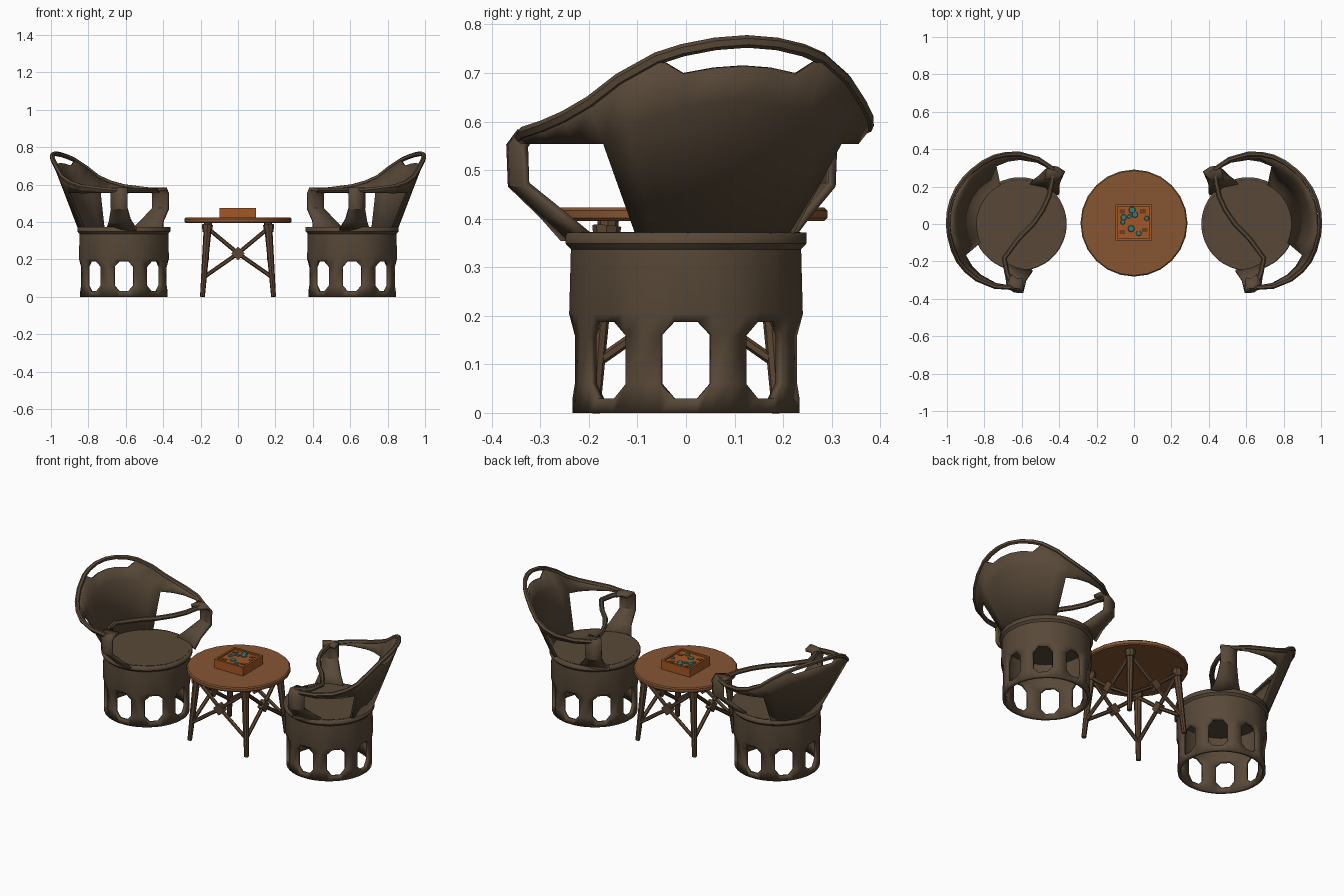
import bpy, bmesh, math
from mathutils import Vector, Matrix

cube = bpy.data.objects.get("Cube")
if cube:
    bpy.data.objects.remove(cube, do_unlink=True)


def material(name, rgb):
    m = bpy.data.materials.new(name)
    m.use_nodes = True
    col = (*rgb, 1)
    m.diffuse_color = col
    node = next(n for n in m.node_tree.nodes if n.type == 'BSDF_PRINCIPLED')
    node.inputs["Base Color"].default_value = col
    node.inputs["Roughness"].default_value = 0.8
    return m


WICKER = material("dark_wicker", (0.098, 0.066, 0.040))
LEG = material("leg_wood", (0.105, 0.060, 0.032))
TOP = material("table_wood", (0.24, 0.092, 0.034))
BOX = material("box_orange_wood", (0.36, 0.095, 0.018))
DARK = material("box_dark_wood", (0.16, 0.045, 0.014))
TEAL = material("teal_pieces", (0.035, 0.21, 0.18))


def finish(bm, name, mat, smooth=35, thick=0):
    bmesh.ops.recalc_face_normals(bm, faces=bm.faces)
    me = bpy.data.meshes.new(name)
    bm.to_mesh(me)
    bm.free()
    me.materials.append(mat)
    ob = bpy.data.objects.new(name, me)
    bpy.context.collection.objects.link(ob)
    if thick:
        mod = ob.modifiers.new("thickness", 'SOLIDIFY')
        mod.thickness = thick
        mod.offset = 0
    bpy.ops.object.select_all(action='DESELECT')
    bpy.context.view_layer.objects.active = ob
    ob.select_set(True)
    bpy.ops.object.shade_smooth_by_angle(angle=math.radians(smooth))
    return ob


def grid(columns, skip=lambda c, r: False, closed=False):
    """Quads between neighbouring columns of points."""
    bm = bmesh.new()
    vs = [[bm.verts.new(p) for p in col] for col in columns]
    n = len(vs)
    for c in range(n if closed else n - 1):
        a, b = vs[c], vs[(c + 1) % n]
        for r in range(len(a) - 1):
            if not skip(c, r):
                bm.faces.new((a[r], b[r], b[r + 1], a[r + 1]))
    loose = [v for v in bm.verts if not v.link_faces]
    bmesh.ops.delete(bm, geom=loose, context='VERTS')
    return bm


def beam(bm, p, q, r1, r2, sides=8):
    p, q = Vector(p), Vector(q)
    d = q - p
    mat = Matrix.Translation((p + q) / 2) @ d.to_track_quat('Z', 'Y').to_matrix().to_4x4()
    bmesh.ops.create_cone(bm, cap_ends=True, segments=sides, radius1=r1, radius2=r2,
                          depth=d.length, matrix=mat)


def block(bm, centre, size):
    bmesh.ops.create_cube(bm, size=1, matrix=Matrix.Translation(centre)
                          @ Matrix.Diagonal((*size, 1)))


def tube(name, points, radius, mat):
    cu = bpy.data.curves.new(name, 'CURVE')
    cu.dimensions = '3D'
    cu.bevel_depth = radius
    cu.bevel_resolution = 1
    cu.use_fill_caps = True
    sp = cu.splines.new('POLY')
    sp.points.add(len(points) - 1)
    for pt, p in zip(sp.points, points):
        pt.co = (*p, 1)
    cu.materials.append(mat)
    ob = bpy.data.objects.new(name, cu)
    bpy.context.collection.objects.link(ob)
    bpy.ops.object.select_all(action='DESELECT')
    bpy.context.view_layer.objects.active = ob
    ob.select_set(True)
    bpy.ops.object.convert(target='MESH')
    bpy.ops.object.shade_smooth_by_angle(angle=math.radians(50))


# Chair rim, half: angle from the back, radius, height
HALF_RIM = [(0, .386, .765), (10, .386, .76), (20, .384, .747), (28, .383, .73),
            (40, .383, .687), (50, .384, .64), (60, .38, .61), (71, .374, .59),
            (87, .36, .577), (103, .342, .568)]
RIM = [(-a, r, z) for a, r, z in HALF_RIM[:0:-1]] + HALF_RIM
TURN = math.radians(19)


def chair(prefix, side):
    def at(b, s, z):
        # b points to the chair's back, s to its side
        return Vector((side * (0.61 + b * math.cos(TURN) - s * math.sin(TURN)),
                       b * math.sin(TURN) + s * math.cos(TURN), z))

    def polar(deg, r, z):
        t = math.radians(deg)
        return at(r * math.cos(t), r * math.sin(t), z)

    # Drum base with eight arched openings and a flared lip
    cols = []
    for bay in range(8):
        for off, lo, hi in ((-22.5, .06, .16), (-13, .06, .16), (-6, .03, .19),
                            (6, .03, .19), (13, .06, .16)):
            ang = bay * 45 + off - math.degrees(TURN)
            cols.append([polar(ang, r, z) for r, z in
                         ((.226, 0), (.226, lo), (.226, hi), (.233, .205),
                          (.23, .34), (.241, .352), (.241, .372))])
    finish(grid(cols, lambda c, r: r == 1 and c % 5 in (1, 2, 3), True),
           prefix + "drum_base", WICKER, 40, 0.018)

    # Seat
    bm = bmesh.new()
    beam(bm, at(0, 0, .335), at(0, 0, .373), .236, .236, 24)
    finish(bm, prefix + "seat", WICKER)

    # Flared back with a grip slot at the top and wings running into the arms
    cols = []
    for a, r, z in RIM:
        rim = polar(a, r, z)
        if abs(a) <= 50:
            ring = polar(a * .88, .238, .365)
            mid = ring.lerp(rim, .70)
            top = ring.lerp(rim, .87 if abs(a) <= 20 else 1)
        else:
            k = min(1, .89 + (abs(a) - 50) * .002)
            ring = mid = polar(a, r * k, .558)
            top = rim
        cols.append([ring, mid, top])
    wing = {i for i in range(len(RIM) - 1)
            if max(abs(RIM[i][0]), abs(RIM[i + 1][0])) > 50}
    finish(grid(cols, lambda c, r: r == 0 and c in wing),
           prefix + "back_shell", WICKER, 40, 0.016)

    # Rolled rim and the bar crossing between the arms
    tube(prefix + "rim", [polar(*p) for p in RIM], .013, WICKER)
    bar = ((-.078, -.333), (-.02, -.27), (.02, -.2), (-.017, -.08), (-.066, .023),
           (-.09, .11), (-.098, .19), (-.09, .26), (-.078, .333))
    tube(prefix + "front_bar", [at(b, s, .57) for b, s in bar], .014, WICKER)

    # Bowed arm posts
    rows = ((.572, -.075, .28, .03), (.576, -.085, .33, .045), (.55, -.09, .348, .045),
            (.47, -.09, .345, .045), (.41, -.07, .28, .06), (.36, -.06, .228, .085))
    for s, label in ((-1, "front_arm_post"), (1, "rear_arm_post")):
        cols = [[at(b + w * f, s * (d - .012 * abs(f)), z) for z, b, d, w in rows]
                for f in (-1, 0, 1)]
        finish(grid(cols), prefix + label, WICKER, 40, 0.018)


chair("left_chair_", 1)
chair("right_chair_", -1)

# Table top with a bevelled edge
bm = bmesh.new()
beam(bm, (0, .005, .395), (0, .005, .423), .286, .286, 24)
edges = [e for e in bm.edges if abs(e.verts[0].co.z - e.verts[1].co.z) < .001]
bmesh.ops.bevel(bm, geom=edges, offset=.006, segments=1, affect='EDGES')
finish(bm, "table_top", TOP)

# Splayed table legs with collars
bm = bmesh.new()
for sx in (-1, 1):
    for sy in (-1, 1):
        beam(bm, (sx * .19, sy * .19, 0), (sx * .16, sy * .16, .4), .013, .022)
        beam(bm, (sx * .166, sy * .166, .345), (sx * .163, sy * .163, .385), .024, .03)
finish(bm, "table_legs", LEG)

# Crossed braces with a hub on each side of the table
bm = bmesh.new()
for k in range(4):
    turn = Matrix.Rotation(k * math.pi / 2, 3, 'Z')
    hub = turn @ Vector((0, -.17, .232))
    for s in (-1, 1):
        beam(bm, hub, turn @ Vector((s * .16, -.163, .365)), .011, .011, 6)
        beam(bm, hub, turn @ Vector((s * .182, -.182, .105)), .011, .011, 6)
    out = turn @ Vector((0, -.016, 0))
    beam(bm, hub - out, hub + out, .036, .036, 4)
finish(bm, "table_braces", LEG)

# Game box: body, raised frame, dark corner lines and pieces
CX, CY, HALF = -.002, .008, .097
bm = bmesh.new()
block(bm, (CX, CY, .443), (HALF * 2, HALF * 2, .046))
for s in (-1, 1):
    block(bm, (CX + s * (HALF - .006), CY, .47), (.012, HALF * 2, .01))
    block(bm, (CX, CY + s * (HALF - .006), .47), (HALF * 2 - .024, .012, .01))
finish(bm, "game_box", BOX)

bm = bmesh.new()
for x, y in ((-.06, -.05), (.05, .06), (.06, -.04), (-.06, .06)):
    block(bm, (CX + x, CY + y, .467), (.03, .022, .003))
finish(bm, "box_dark_inlays", DARK)

bm = bmesh.new()
for x, y, r in ((-.01, .075, .02), (-.055, .035, .018), (.005, .05, .018), (.068, .03, .014),
                (-.06, .01, .014), (-.015, -.025, .02), (.025, -.05, .016), (-.025, .04, .012)):
    beam(bm, (x, y, .464), (x, y, .471), r, r * .8, 7)
finish(bm, "game_pieces", TEAL)
